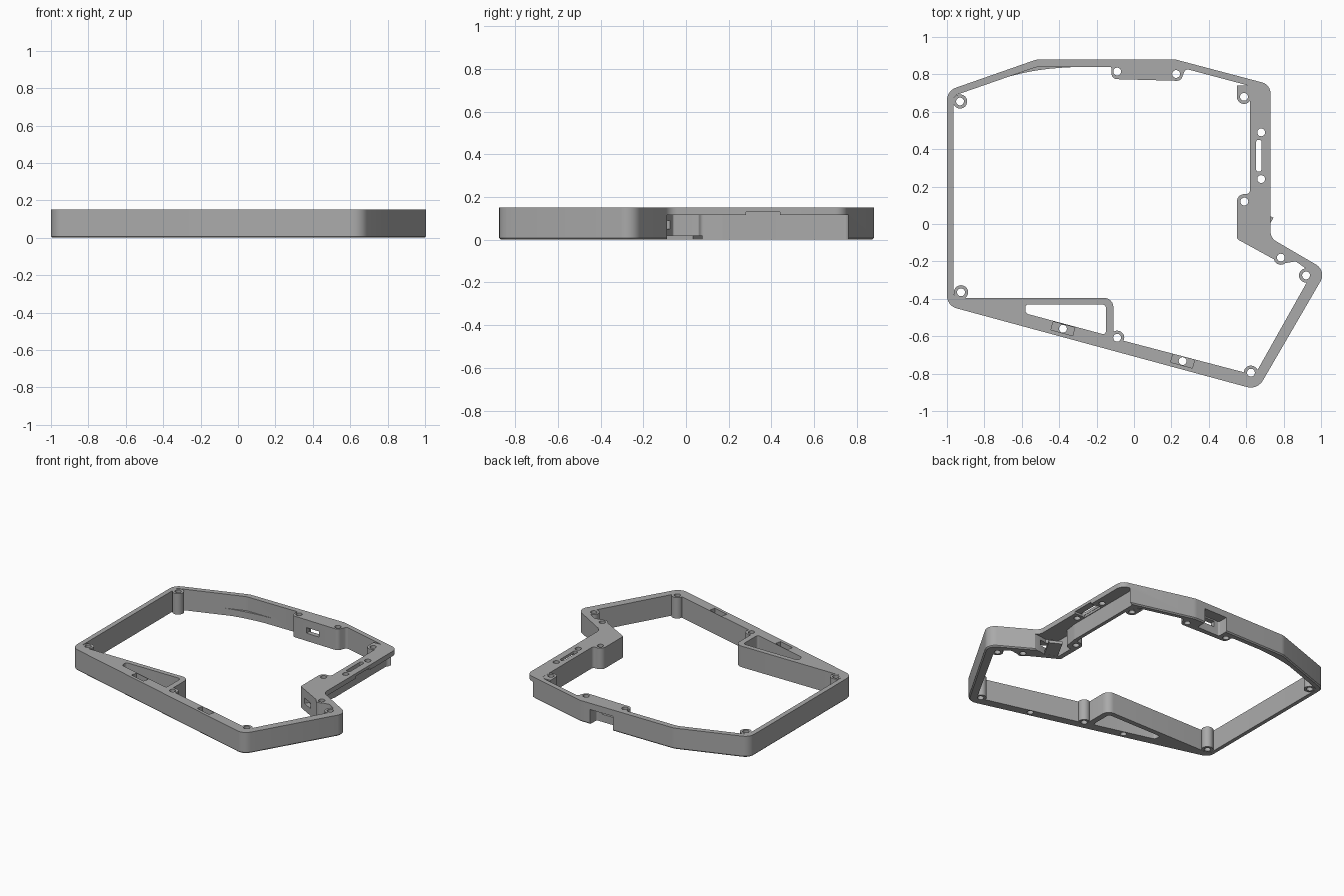
import bpy, bmesh, math
from mathutils import Vector, Matrix

if "Cube" in bpy.data.objects:
    bpy.data.objects.remove(bpy.data.objects["Cube"])

H = 0.15
grey = bpy.data.materials.new("satin grey")
grey.use_nodes = True
grey.diffuse_color = (0.4, 0.4, 0.4, 1)
grey.node_tree.nodes["Principled BSDF"].inputs["Base Color"].default_value = (0.4, 0.4, 0.4, 1)


def rounded(corners, steps=6):
    """Fillet each (x, y, radius) corner of a closed outline."""
    out = []
    for i, (x, y, r) in enumerate(corners):
        p = Vector((x, y))
        a = (Vector(corners[i - 1][:2]) - p).normalized()
        b = (Vector(corners[(i + 1) % len(corners)][:2]) - p).normalized()
        half = a.angle(b) / 2
        if r == 0 or half > 1.56:
            out.append(p)
            continue
        c = p + (a + b).normalized() * r / math.sin(half)
        d = r / math.tan(half)
        s, e = p + a * d - c, p + b * d - c
        turn = s.angle_signed(e)
        for k in range(steps + 1):
            out.append(c + Matrix.Rotation(-turn * k / steps, 2) @ s)
    return out


def prism(name, pts, z0, z1, chamfer=0):
    bm = bmesh.new()
    f = bm.faces.new([bm.verts.new((p[0], p[1], z0)) for p in pts])
    ext = bmesh.ops.extrude_face_region(bm, geom=[f])
    for v in ext["geom"]:
        if isinstance(v, bmesh.types.BMVert):
            v.co.z = z1
    bmesh.ops.recalc_face_normals(bm, faces=bm.faces)
    if chamfer:
        low = [e for e in bm.edges if all(v.co.z < z0 + 1e-5 for v in e.verts)]
        bmesh.ops.bevel(bm, geom=low, offset=chamfer, segments=1, affect='EDGES', profile=0.5)
    me = bpy.data.meshes.new(name)
    bm.to_mesh(me)
    bm.free()
    me.materials.append(grey)
    ob = bpy.data.objects.new(name, me)
    bpy.context.collection.objects.link(ob)
    return ob


def disc(x, y, r, n=24):
    return [(x + r * math.cos(t * math.tau / n), y + r * math.sin(t * math.tau / n)) for t in range(n)]


def rect(x, y, w, d, deg=0):
    rot = Matrix.Rotation(math.radians(deg), 2)
    return [Vector((x, y)) + rot @ Vector((sx * w / 2, sy * d / 2))
            for sx, sy in ((-1, -1), (1, -1), (1, 1), (-1, 1))]


def combine(tool, op):
    m = frame.modifiers.new(tool.name, 'BOOLEAN')
    m.operation, m.object, m.solver = op, tool, 'EXACT'
    bpy.context.view_layer.objects.active = frame
    bpy.ops.object.modifier_apply(modifier=m.name)
    bpy.data.objects.remove(tool)


def cut(pts, z0=-0.1, z1=0.3):
    combine(prism("cutter", pts, z0, z1), 'DIFFERENCE')


def add(pts, z0=0.0, z1=H):
    combine(prism("addition", pts, z0, z1), 'UNION')


# Outer body and large opening
outer = [(-1, -.437, .07), (.66, -.887, .075), (1.03, -.25, .065), (.73, -.075, .06),
         (.73, .745, .06), (.22, .88, .1), (-.52, .88, .1), (-1, .712, .07)]
inner = [(-.965, -.395, .03), (-.11, -.395, .05), (-.11, -.61, .02), (.645, -.808, .03),
         (.952, -.262, .03), (.865, -.2, .02), (.79, -.212, .02), (.55, -.08, .02),
         (.55, .16, .04), (.62, .16, .02), (.62, .738, .03), (.275, .83, .02),
         (.25, .765, .03), (-.12, .775, .03), (-.12, .84, .01), (-.52, .84, .1), (-.965, .685, .03)]
frame = prism("case_frame", rounded(outer), 0, H, chamfer=0.008)
cut(rounded(inner))

# Screw bosses along the inside wall
bosses = [(-.93, .655), (-.925, -.365), (-.09, -.608), (.625, -.795),
          (.92, -.275), (.785, -.18), (.588, .68)]
for x, y in bosses:
    add(disc(x, y, .038), .001, H - .0003)
add(rect(.595, .71, .09, .06), .0015, H - .0005)

# Low curved ledge inside the rear left wall
arc = [(-.8 + .5 * t / 10, .748 + .092 * t / 10 + .022 * math.sin(math.pi * t / 10)) for t in range(11)]
add(arc + [(-.3, .86), (-.52, .86), (-.8, .77)], .002, .05)

# Triangular window in the front left web
cut(rounded([(-.58, -.43, .015), (-.15, -.43, .02), (-.15, -.593, .015), (-.58, -.478, .02)]))

# Recess below the right-hand shelf
cut(rounded([(.645, .76, .02), (.645, .17, .02), (.63, .07, .02), (.585, .06, .01), (.585, -.06, .01),
             (.66, -.1, 0), (.72, -.09, 0), (.85, -.09, 0), (.85, .76, 0)]), -.1, .115)
cut(rect(.73, .36, .16, .16), .1, .13)
cut(rounded([(.652, .28, .014), (.682, .28, .014), (.682, .45, .014), (.652, .45, .014)]))

# Side connector opening with its floor lip
add(rect(.665, -.02, .09, .17, -28.5), .001, .02)
cut(rect(.645, -.115, .09, .16, -28.5), .05, .09)

# Rear connector pocket and narrow opening
cut(rounded([(-.04, .805, .01), (.14, .805, .01), (.14, .95, 0), (-.04, .95, 0)]), -.1, .105)
cut(rect(.05, .8, .1, .12), .055, .095)

# Screw holes and front strap pockets
holes = bosses + [(.59, .12), (-.09, .815), (.225, .802), (.68, .24), (.68, .49), (-.38, -.56), (.26, -.733)]
for x, y in [(-.38, -.56), (.26, -.733)]:
    cut(rect(x, y, .12, .045, -15.2), .11, .3)
for x, y in holes:
    cut(disc(x, y, .021))

bpy.ops.object.select_all(action='DESELECT')
frame.select_set(True)
bpy.context.view_layer.objects.active = frame
bpy.ops.object.shade_smooth_by_angle(angle=math.radians(30))
